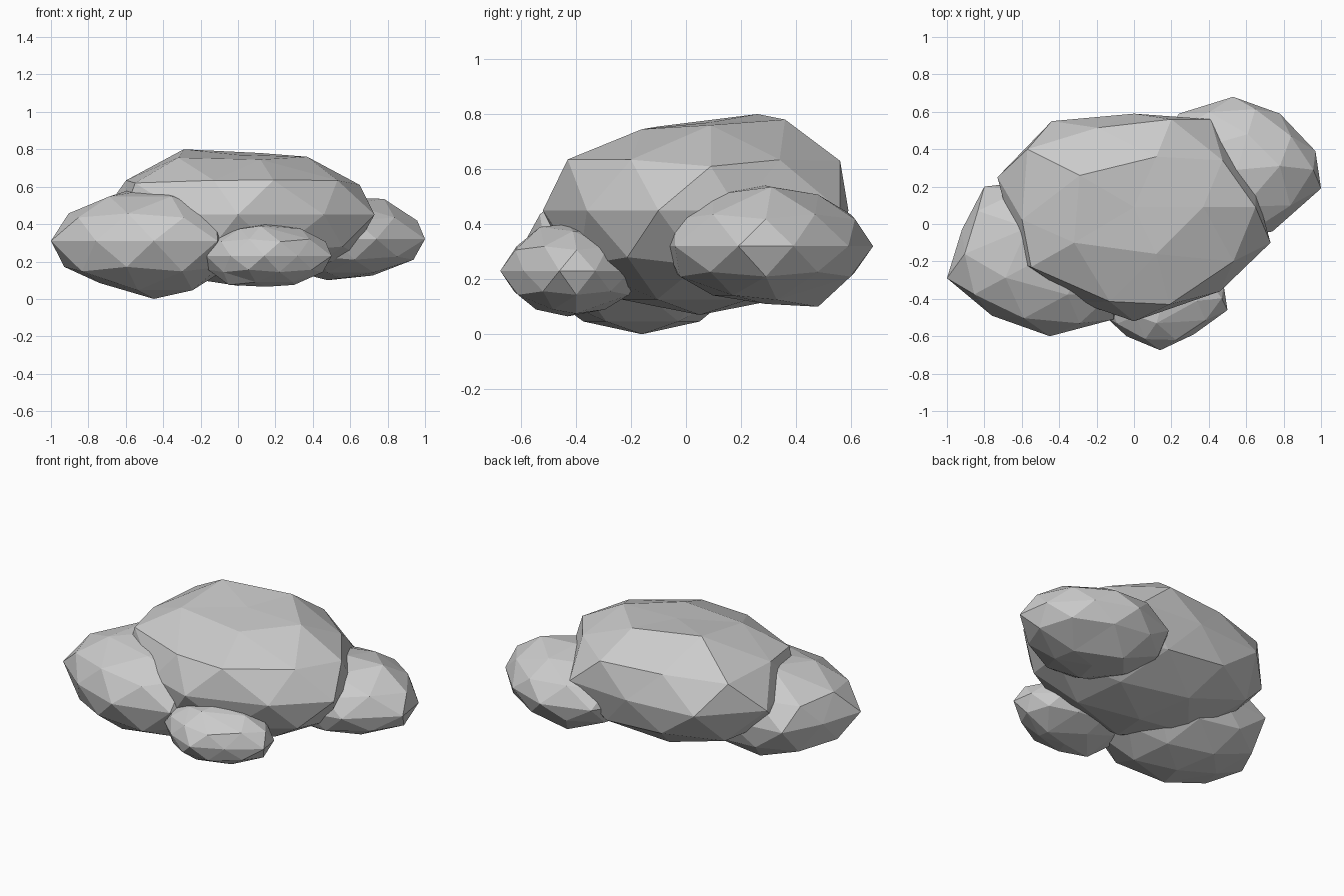
import bpy, bmesh, math
from mathutils import Vector

if "Cube" in bpy.data.objects:
    bpy.data.objects.remove(bpy.data.objects["Cube"])


def boulder(name, centre, up, down, outline, pulls=()):
    """Faceted icosphere fitted to a ten-point plan outline; chosen corners are pulled out."""
    c = Vector(centre)
    bm = bmesh.new()
    bmesh.ops.create_icosphere(bm, subdivisions=2, radius=1)
    for v in bm.verts:
        p = v.co.normalized()
        rho = math.hypot(p.x, p.y)
        # position between neighbouring outline points (they sit at 18, 54, 90 ... degrees)
        a = ((math.degrees(math.atan2(p.y, p.x)) - 18) / 36 + 1e-4) % 10
        k, t = int(a), a - int(a)
        p0, p1 = Vector(outline[k]), Vector(outline[(k + 1) % 10])
        q = p0.lerp(p1, t) - c.xy
        q *= rho * (1 + 0.2 * t * (1 - t))
        v.co = (c.x + q.x, c.y + q.y, c.z + p.z * (up if p.z > 0 else down))
    free = list(bm.verts)
    for target in map(Vector, pulls):
        v = min(free, key=lambda w: (w.co - target).length)
        v.co = target
        free.remove(v)
    bmesh.ops.recalc_face_normals(bm, faces=bm.faces)
    me = bpy.data.meshes.new(name)
    bm.to_mesh(me)
    bm.free()
    ob = bpy.data.objects.new(name, me)
    bpy.context.collection.objects.link(ob)
    return ob


# Large central rock with a broad, nearly flat top
boulder("main_rock", (0, 0.05, 0.45), 0.35, 0.38,
        [(.65, .19), (.41, .56), (0, .59), (-.44, .55), (-.73, .25),
         (-.61, -.21), (-.29, -.42), (0, -.52), (.46, -.36), (.73, -.10)],
        [(-.29, .26, .80), (.37, .09, .76), (.12, .36, .78), (-.32, -.10, .755),
         (.12, -.16, .745), (0, .09, .77), (.19, -.43, .635), (.20, .56, .63),
         (-.57, .40, .63), (.65, .09, .61), (-.55, -.23, .62)])

# Left rock, resting on the ground
boulder("left_rock", (-.45, -.16, .31), 0.28, 0.31,
        [(-.04, -.02), (-.20, .18), (-.45, .24), (-.80, .20), (-.92, -.03),
         (-1, -.29), (-.76, -.49), (-.45, -.60), (-.11, -.51), (-.04, -.28)],
        [(-.57, -.02, .585), (-.74, -.16, .085)])

# Back right rock
boulder("right_rock", (.55, .29, .32), 0.22, 0.21,
        [(.97, .39), (.78, .59), (.53, .68), (.24, .59), (.13, .41),
         (.13, .16), (.32, -.04), (.52, -.08), (.74, -.04), (1, .19)],
        [(.78, .31, .535), (.48, .48, .10), (.72, .33, .125)])

# Small front rock
boulder("front_rock", (.15, -.43, .23), 0.17, 0.165,
        [(.48, -.33), (.34, -.20), (.15, -.16), (-.04, -.21), (-.19, -.33),
         (-.17, -.48), (-.04, -.60), (.14, -.675), (.32, -.59), (.50, -.46)],
        [(-.05, -.47, .075), (.30, -.40, .075), (.12, -.53, .39)])
